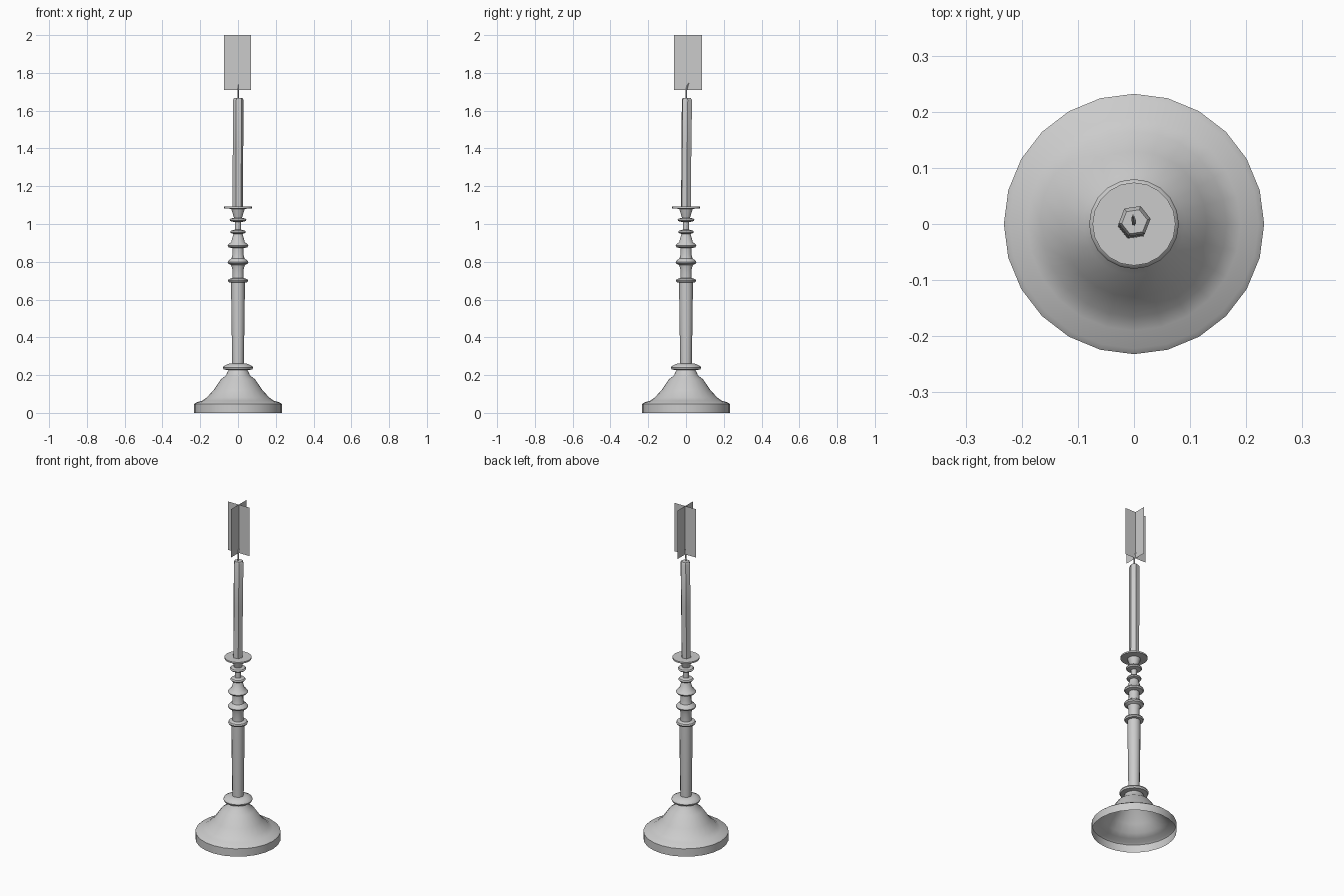
import bpy, bmesh, math
from mathutils import Vector

cube = bpy.data.objects.get("Cube")
if cube:
    bpy.data.objects.remove(cube, do_unlink=True)

# One plain grey for everything
grey = bpy.data.materials.new("plain grey")
grey.use_nodes = True
colour = (0.6, 0.6, 0.6, 1)
grey.diffuse_color = colour
grey.node_tree.nodes["Principled BSDF"].inputs["Base Color"].default_value = colour


def finish(name, bm, smooth=True):
    mesh = bpy.data.meshes.new(name)
    bm.to_mesh(mesh)
    bm.free()
    mesh.materials.append(grey)
    obj = bpy.data.objects.new(name, mesh)
    bpy.context.collection.objects.link(obj)
    if smooth:
        bpy.ops.object.select_all(action='DESELECT')
        obj.select_set(True)
        bpy.context.view_layer.objects.active = obj
        bpy.ops.object.shade_smooth_by_angle(angle=math.radians(40))
    return obj


def loft(name, sections, sides, turn=0.0, cap=False):
    """Skin stacked rings given as (radius, centre)."""
    bm = bmesh.new()
    rings = []
    for radius, centre in sections:
        ring = []
        for i in range(sides):
            a = turn + math.tau * i / sides
            ring.append(bm.verts.new(Vector(centre) + Vector((math.cos(a), math.sin(a), 0)) * radius))
        rings.append(ring)
    for low, high in zip(rings, rings[1:]):
        for i in range(sides):
            j = (i + 1) % sides
            bm.faces.new((low[i], low[j], high[j], high[i]))
    if cap:
        bm.faces.new(rings[-1])
    return finish(name, bm)


def lathe(name, profile, sides, cap=False):
    return loft(name, [(r, (0, 0, z)) for r, z in profile], sides, cap=cap)


# Bell-shaped foot, open underneath
lathe("foot", [(0.232, 0), (0.232, 0.047), (0.222, 0.055), (0.19, 0.064), (0.165, 0.082),
               (0.13, 0.12), (0.09, 0.178), (0.064, 0.198), (0.05, 0.228)], 24)

# Collar and long shaft
lathe("foot_collar", [(0.05, 0.226), (0.076, 0.23), (0.08, 0.24), (0.076, 0.248),
                      (0.05, 0.26), (0.03, 0.262)], 20)
lathe("shaft", [(0.031, 0.26), (0.036, 0.62), (0.036, 0.694)], 12)

# Turned stem with rings
lathe("stem", [(0.036, 0.69), (0.05, 0.692), (0.054, 0.70), (0.05, 0.708), (0.03, 0.714),
               (0.03, 0.76), (0.036, 0.782), (0.052, 0.79), (0.055, 0.798), (0.05, 0.806),
               (0.034, 0.818), (0.029, 0.84), (0.029, 0.872), (0.05, 0.877), (0.055, 0.885),
               (0.05, 0.893), (0.036, 0.905), (0.024, 0.948), (0.038, 0.952), (0.041, 0.958),
               (0.036, 0.965), (0.016, 0.97), (0.016, 1.01), (0.04, 1.015), (0.045, 1.022),
               (0.04, 1.029), (0.02, 1.033)], 16)

# Socket and drip dish
lathe("drip_dish", [(0.02, 1.03), (0.036, 1.08), (0.074, 1.083), (0.074, 1.092)], 20, cap=True)

# Slightly leaning candle and bent wick
loft("candle", [(0.028, (-0.001, 0, 1.09)), (0.028, (0, 0.002, 1.4)),
                (0.029, (0.001, 0.005, 1.655)), (0.023, (0.001, 0.004, 1.667))],
     6, turn=0.15, cap=True)
loft("wick", [(0.004, (0, 0.001, 1.66)), (0.004, (0, 0.002, 1.71)),
              (0.004, (-0.001, 0.008, 1.733)), (0.002, (-0.002, 0.015, 1.746))], 5, cap=True)

# Two crossed upright cards for the flame
for name, across in (("flame_card_wide", Vector((0.072, 0, 0))),
                     ("flame_card_deep", Vector((0, 0.074, 0)))):
    bm = bmesh.new()
    base, top = Vector((-0.002, 0.01, 1.71)), Vector((-0.002, 0.01, 2.0))
    bm.faces.new([bm.verts.new(p) for p in (base - across, base + across, top + across, top - across)])
    finish(name, bm, smooth=False)
